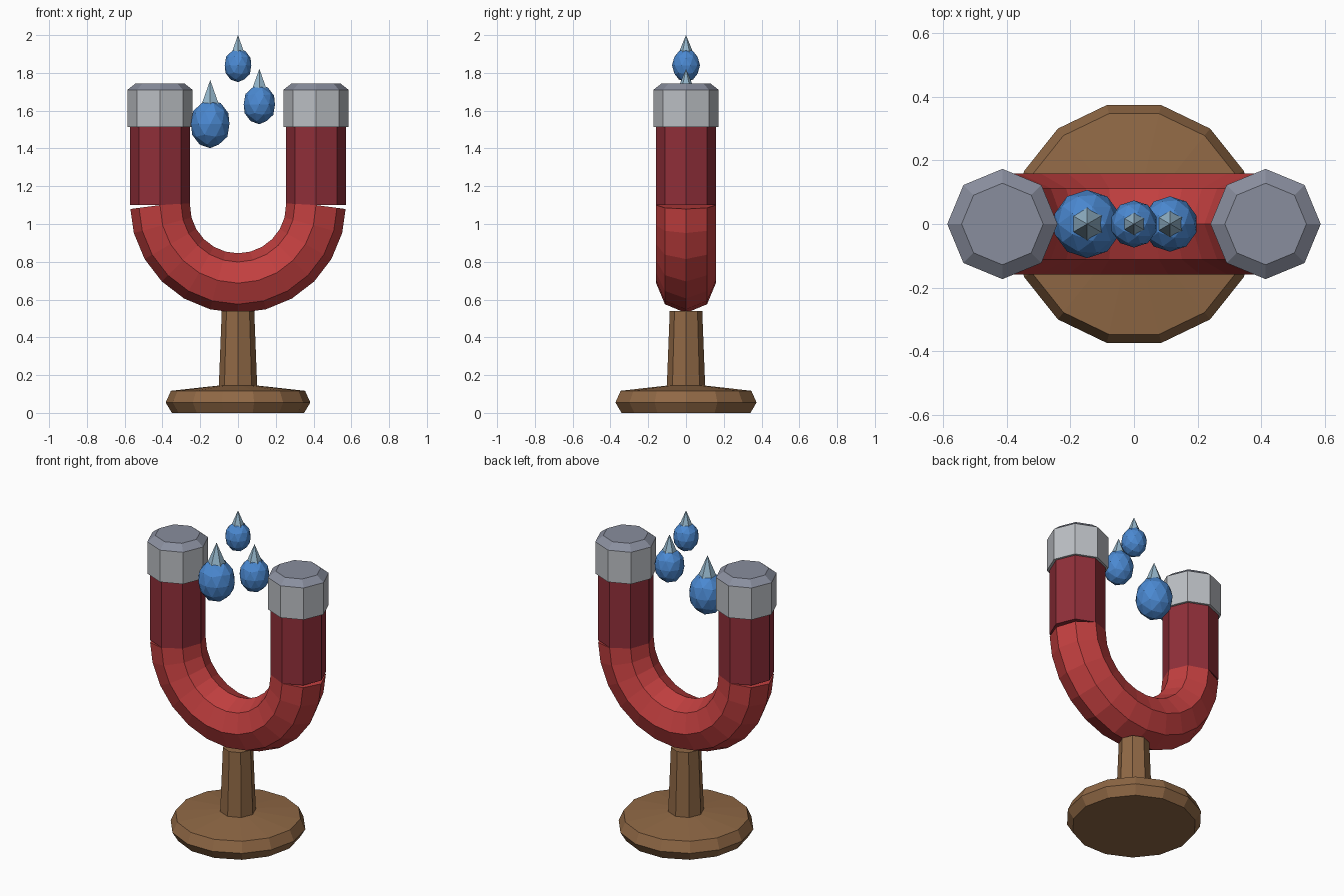
import bpy, bmesh
from math import sin, cos, pi, radians

cube = bpy.data.objects.get("Cube")
if cube:
    bpy.data.objects.remove(cube, do_unlink=True)


def material(name, rgb):
    m = bpy.data.materials.new(name)
    m.use_nodes = True
    m.diffuse_color = (*rgb, 1)
    bsdf = next(n for n in m.node_tree.nodes if n.type == "BSDF_PRINCIPLED")
    bsdf.inputs["Base Color"].default_value = (*rgb, 1)
    return m


wood = material("brown wood", (0.28, 0.14, 0.06))
red = material("bright red", (0.54, 0.05, 0.05))
dark_red = material("dark red", (0.28, 0.028, 0.041))
light_grey = material("light steel", (0.50, 0.52, 0.55))
blue_grey = material("blue grey steel", (0.25, 0.27, 0.34))
blue = material("drop blue", (0.07, 0.25, 0.64))
pale_blue = material("pale blue", (0.30, 0.47, 0.60))


def finish(bm, name, mats):
    bmesh.ops.recalc_face_normals(bm, faces=bm.faces)
    mesh = bpy.data.meshes.new(name)
    bm.to_mesh(mesh)
    bm.free()
    for m in mats:
        mesh.materials.append(m)
    obj = bpy.data.objects.new(name, mesh)
    bpy.context.collection.objects.link(obj)
    return obj


def skin(name, rings, mats):
    """Join equal rings of points into a closed solid."""
    bm = bmesh.new()
    loops = [[bm.verts.new(p) for p in ring] for ring in rings]
    n = len(loops[0])
    for a, b in zip(loops, loops[1:]):
        for i in range(n):
            j = (i + 1) % n
            bm.faces.new((a[i], a[j], b[j], b[i]))
    bm.faces.new(loops[0])
    bm.faces.new(loops[-1])
    return finish(bm, name, mats)


def lathe(name, profile, sides, mats, x=0):
    turns = [2 * pi * i / sides for i in range(sides)]
    rings = [[(x + r * cos(t), r * sin(t), z) for t in turns] for r, z in profile]
    return skin(name, rings, mats)


# Stand
lathe("base", [(0.35, 0), (0.383, 0.055), (0.355, 0.117), (0.1, 0.145)], 14, [wood])
lathe("post", [(0.102, 0.13), (0.086, 0.54)], 8, [wood])

# U-shaped bend, its end rings square to the first and last chords
MAJOR, MINOR, CENTRE_Z, STEPS, SIDES = 0.413, 0.158, 1.1, 12, 8
rings = []
for k in range(STEPS + 1):
    a = pi * k / STEPS
    tilt = a + radians(7.5) * ((k == 0) - (k == STEPS))
    ring = []
    for i in range(SIDES):
        t = 2 * pi * i / SIDES
        out = MINOR * cos(t)
        ring.append((-MAJOR * cos(a) - out * cos(tilt), MINOR * sin(t),
                     CENTRE_Z - MAJOR * sin(a) - out * sin(tilt)))
    rings.append(ring)
skin("bend", rings, [red])

# Straight arms with steel end caps
for side, x in (("left", MAJOR), ("right", -MAJOR)):
    lathe(side + "_arm", [(MINOR, CENTRE_Z), (MINOR, 1.53)], 8, [dark_red], x)
    cap = lathe(side + "_cap", [(0.173, 1.513), (0.173, 1.71), (0.128, 1.745)], 8,
                [light_grey, blue_grey], x)
    for f in cap.data.polygons:
        f.material_index = int(f.normal.z > 0.1)

# Drops with pointed tips
for name, x, z, r in (("large", -0.147, 1.53, 0.107),
                      ("medium", 0.113, 1.633, 0.087),
                      ("small", 0, 1.84, 0.074)):
    bm = bmesh.new()
    bmesh.ops.create_icosphere(bm, subdivisions=2, radius=r)
    for v in bm.verts:
        v.co.z *= 1.2
    finish(bm, name + "_drop", [blue]).location = (x, 0, z)
    bm = bmesh.new()
    bmesh.ops.create_cone(bm, cap_ends=True, segments=6, radius1=r * 0.52,
                          radius2=0, depth=r * 1.27)
    finish(bm, name + "_drop_tip", [pale_blue]).location = (x, 0, z + r * 1.535)
